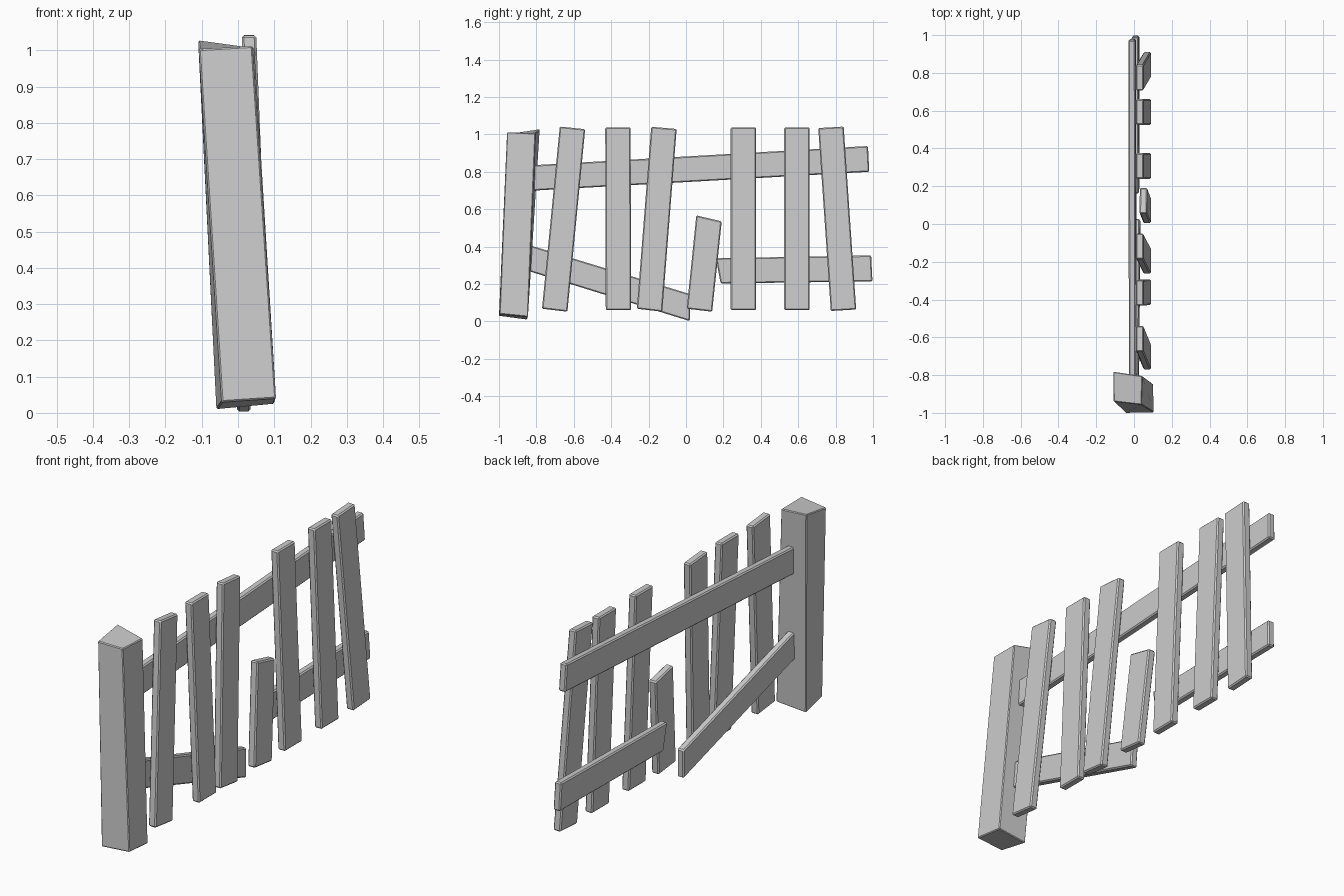
import bpy, bmesh

if "Cube" in bpy.data.objects:
    bpy.data.objects.remove(bpy.data.objects["Cube"])


def solid(name, ring_a, ring_b, bevel=0.006):
    """Closed box-like solid between two rings of four corners, edges chamfered."""
    bm = bmesh.new()
    a = [bm.verts.new(p) for p in ring_a]
    b = [bm.verts.new(p) for p in ring_b]
    bm.faces.new(a[::-1])
    bm.faces.new(b)
    for i in range(4):
        j = (i + 1) % 4
        bm.faces.new((a[i], a[j], b[j], b[i]))
    bmesh.ops.recalc_face_normals(bm, faces=bm.faces)
    bmesh.ops.bevel(bm, geom=list(bm.edges), offset=bevel, segments=1,
                    affect='EDGES', profile=0.5)
    mesh = bpy.data.meshes.new(name)
    bm.to_mesh(mesh)
    bm.free()
    obj = bpy.data.objects.new(name, mesh)
    bpy.context.collection.objects.link(obj)
    return obj


def board(name, outline, x0, lean, thick):
    """Board from a y-z outline; its back face leans towards -x as z rises."""
    back = [(x0 - lean * z, y, z) for y, z in outline]
    front = [(x + thick, y, z) for x, y, z in back]
    return solid(name, back, front)


# leaning post
solid("post",
      [(-0.045, -1.0, 0.03), (0.105, -0.997, 0.04), (0.10, -0.845, 0.025), (-0.06, -0.85, 0.01)],
      [(-0.108, -0.94, 1.003), (0.04, -0.957, 1.012), (0.045, -0.805, 1.006), (-0.11, -0.782, 1.028)],
      bevel=0.004)

# rails: sloping upper one, and a lower one snapped in two
rails = {
    "upper_rail": [(-0.86, 0.697), (0.98, 0.80), (0.973, 0.938), (-0.86, 0.833)],
    "lower_rail_broken_left": [(-0.86, 0.275), (0.02, 0.002), (0.026, 0.145), (-0.86, 0.415)],
    "lower_rail_broken_right": [(0.185, 0.203), (0.997, 0.214), (0.99, 0.353), (0.16, 0.338)],
}
for name, outline in rails.items():
    board(name, outline, x0=-0.002, lean=0.03, thick=0.037)

# pickets: bottom centre y, top centre y, top z, bottom-edge skew, top-edge skew
pickets = [
    (-0.702, -0.607, 1.035, -0.008, -0.007),
    (-0.361, -0.364, 1.037, 0.0, 0.0),
    (-0.195, -0.118, 1.035, -0.008, -0.006),
    (0.072, 0.123, 0.551, -0.008, -0.016),
    (0.307, 0.307, 1.037, 0.0, 0.0),
    (0.593, 0.593, 1.037, 0.0, 0.0),
    (0.842, 0.775, 1.038, 0.004, 0.004),
]
half = 0.068
for i, (yb, yt, zt, sb, st) in enumerate(pickets, 1):
    zb = 0.06
    outline = [(yb - half, zb - sb), (yb + half, zb + sb),
               (yt + half, zt + st), (yt - half, zt - st)]
    board(f"picket_{i}", outline, x0=0.052, lean=0.04, thick=0.04)
